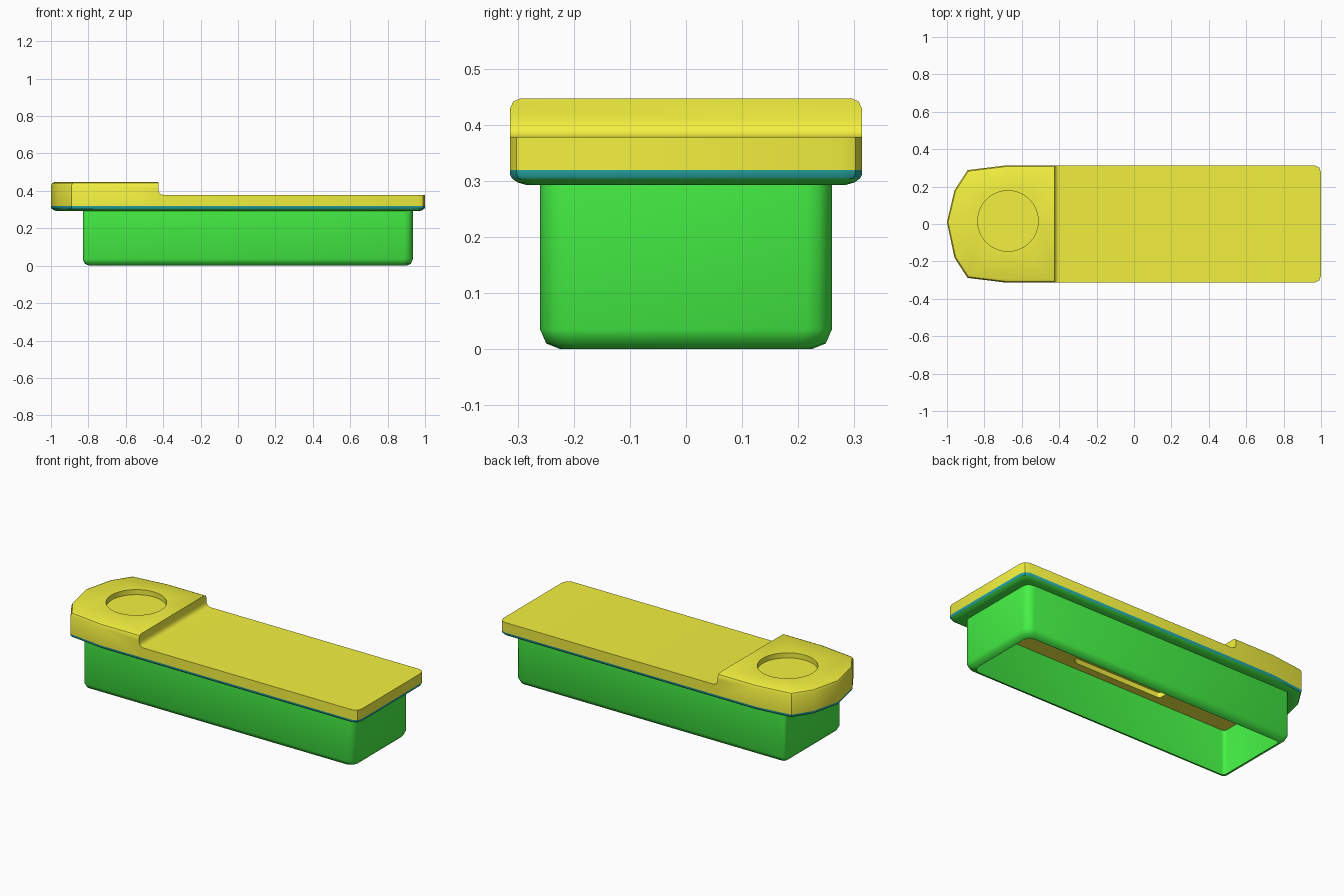
import bpy, bmesh, math

if "Cube" in bpy.data.objects:
    bpy.data.objects.remove(bpy.data.objects["Cube"])


def material(name, rgb):
    m = bpy.data.materials.new(name)
    m.diffuse_color = (*rgb, 1)
    m.use_nodes = True
    m.node_tree.nodes["Principled BSDF"].inputs["Base Color"].default_value = m.diffuse_color
    return m


YELLOW = material("yellow", (0.9, 0.88, 0.05))
GREEN = material("green", (0.06, 0.9, 0.06))
TEAL = material("teal", (0.02, 0.4, 0.38))


def loft(name, rings, mat=None, cap_bottom=True, cap_top=True):
    """Skin a stack of equal-length 3D rings into one object."""
    bm = bmesh.new()
    vs = [[bm.verts.new(p) for p in r] for r in rings]
    n = len(vs[0])
    for a, b in zip(vs, vs[1:]):
        for i in range(n):
            j = (i + 1) % n
            bm.faces.new((a[i], a[j], b[j], b[i]))
    if cap_bottom:
        bm.faces.new(vs[0][::-1])
    if cap_top:
        bm.faces.new(vs[-1])
    bmesh.ops.remove_doubles(bm, verts=bm.verts, dist=1e-5)
    if cap_bottom and cap_top:
        bmesh.ops.recalc_face_normals(bm, faces=bm.faces)
    me = bpy.data.meshes.new(name)
    bm.to_mesh(me)
    bm.free()
    ob = bpy.data.objects.new(name, me)
    bpy.context.collection.objects.link(ob)
    if mat:
        me.materials.append(mat)
    return ob


def activate(ob):
    bpy.ops.object.select_all(action='DESELECT')
    ob.select_set(True)
    bpy.context.view_layer.objects.active = ob


def cut(ob, cutter):
    m = ob.modifiers.new("cut", 'BOOLEAN')
    m.operation = 'DIFFERENCE'
    m.solver = 'EXACT'
    m.object = cutter
    activate(ob)
    bpy.ops.object.modifier_apply(modifier=m.name)
    bpy.data.objects.remove(cutter)


def smooth(ob, angle=35):
    activate(ob)
    bpy.ops.object.shade_smooth_by_angle(angle=math.radians(angle))


# Lid outline: faceted round nose at -x, softened corners at +x
half = [(1, 0.275), (0.99, 0.302), (0.965, 0.314), (-0.42, 0.314),
        (-0.68, 0.314), (-0.89, 0.288), (-0.96, 0.18)]
outline = half + [(-1, 0.01)] + [(x, -y) for x, y in reversed(half)]


def outline_ring(z, inset=0.0):
    return [(x * (1 - inset), y * (1 - inset / 0.314), z) for x, y in outline]


def body_ring(z, inset=0.0, hx=0.8825, hy=0.26, cx=0.0525):
    """Rounded rectangle, wider radius at the +x corners."""
    pts = []
    hx, hy = hx - inset, hy - inset
    for sx, sy, a0 in ((1, 1, 0), (-1, 1, 90), (-1, -1, 180), (1, -1, 270)):
        r = 0.045 if sx > 0 else 0.02
        for k in range(4):
            a = math.radians(a0 + 30 * k)
            pts.append((cx + sx * (hx - r) + r * math.cos(a),
                        sy * (hy - r) + r * math.sin(a), z))
    return pts


# Lid with rounded top rim
lid = loft("lid", [outline_ring(0.319), outline_ring(0.428),
                   outline_ring(0.441, 0.006), outline_ring(0.447, 0.019)], YELLOW)

# Lower deck: removed by a prism with a concave fillet at the step
step = [(1.2, 0.6), (-0.426, 0.6), (-0.426, 0.41)]
for k in range(1, 6):
    a = math.radians(180 + 15 * k + 15)
    step.append((-0.396 + 0.03 * math.cos(a), 0.408 + 0.03 * math.sin(a)))
step += [(1.2, 0.378)]
cut(lid, loft("step_cutter", [[(x, y, z) for x, z in step] for y in (-0.5, 0.5)]))

# Round thumb recess
circle = [(-0.674 + 0.162 * math.cos(t * math.tau / 48),
           0.016 + 0.162 * math.sin(t * math.tau / 48)) for t in range(48)]
cut(lid, loft("recess_cutter", [[(x, y, z) for x, y in circle] for z in (0.417, 0.5)]))
smooth(lid)

# Teal seal between lid and flange
seal = loft("seal", [outline_ring(0.304, 0.004), outline_ring(0.311, 0.0005),
                     outline_ring(0.319)], TEAL, False, False)
smooth(seal)

# Green flange, its underside running in to the body
inner = [(min(max(x, -0.82), 0.925), min(max(y, -0.25), 0.25), 0.2925)
         for x, y in outline]
flange = loft("flange", [inner, outline_ring(0.2925, 0.03),
                         outline_ring(0.297, 0.014), outline_ring(0.304, 0.004)],
              GREEN, False, False)
smooth(flange, 50)

# Open-bottomed thin body with rolled lower edge
body = loft("body", [body_ring(0, 0.036), body_ring(0.01, 0.011),
                     body_ring(0.035), body_ring(0.295)], GREEN, False, False)
smooth(body, 50)

# Lid underside seen inside the body, with a shallow pocket
plug = loft("lid_underside", [body_ring(0.289, 0.004), body_ring(0.3185, 0.004)], YELLOW)
cut(plug, loft("pocket_cutter", [body_ring(z, 0, 0.3, 0.21, -0.05)
                                 for z in (0.25, 0.36)]))
smooth(plug)
